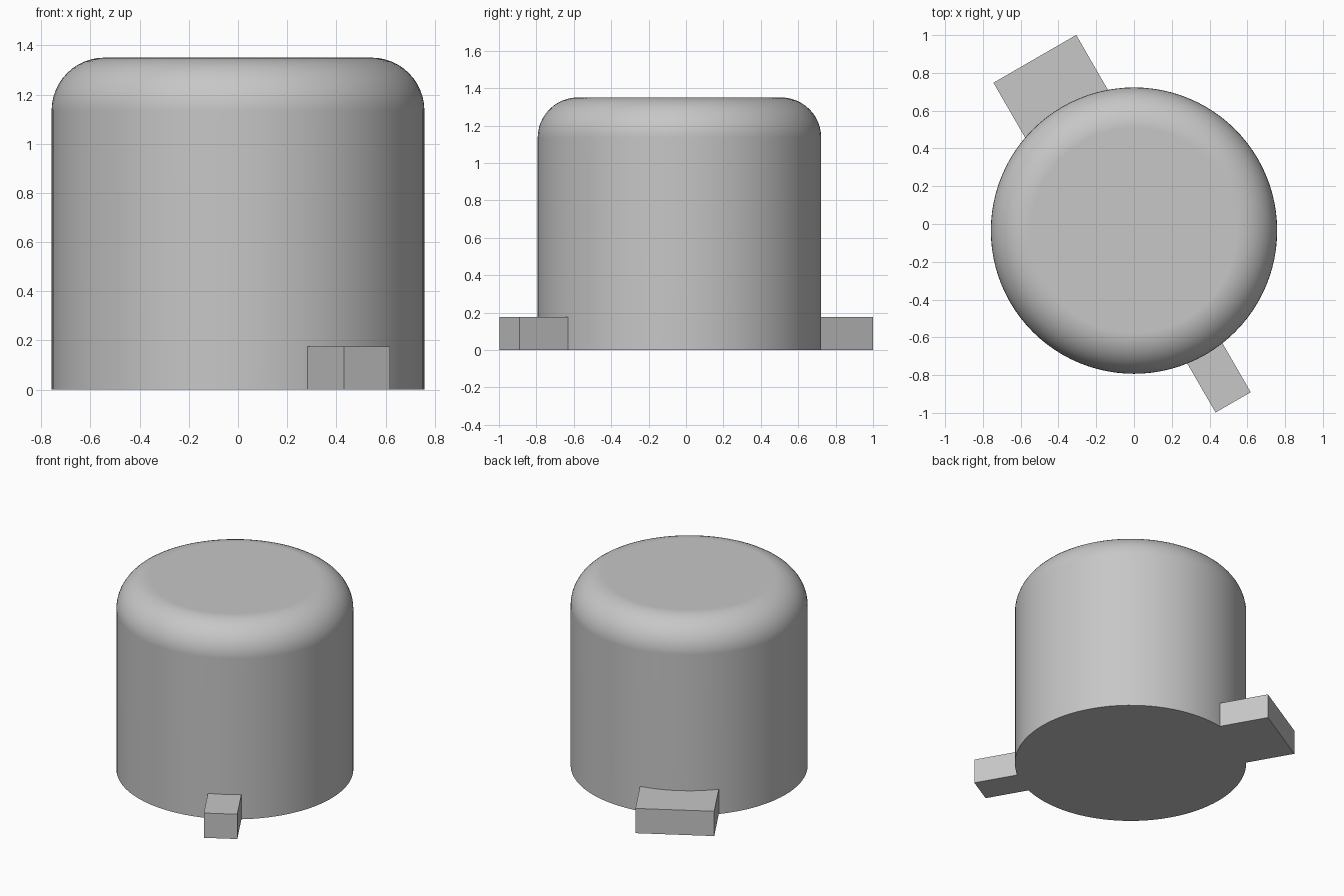
import bpy
import bmesh
import math
from mathutils import Vector

if "Cube" in bpy.data.objects:
    bpy.data.objects.remove(bpy.data.objects["Cube"], do_unlink=True)

CENTRE = Vector((0.0, -0.035, 0.0))
RADIUS = 0.758
HEIGHT = 1.35
ROUNDING = 0.215
TAB_HEIGHT = 0.175
TAB_REACH = 1.05

grey = bpy.data.materials.new("light grey")
grey.use_nodes = True
colour = (0.57, 0.57, 0.57, 1.0)
grey.diffuse_color = colour
grey.node_tree.nodes["Principled BSDF"].inputs["Base Color"].default_value = colour


def add_object(name, bm):
    bmesh.ops.recalc_face_normals(bm, faces=bm.faces)
    mesh = bpy.data.meshes.new(name)
    bm.to_mesh(mesh)
    bm.free()
    mesh.materials.append(grey)
    obj = bpy.data.objects.new(name, mesh)
    obj.location = CENTRE
    bpy.context.collection.objects.link(obj)
    return obj


def make_body():
    """Cylinder with a rounded top rim."""
    bm = bmesh.new()
    bmesh.ops.create_cone(bm, cap_ends=True, segments=96, radius1=RADIUS,
                          radius2=RADIUS, depth=HEIGHT)
    bmesh.ops.translate(bm, verts=bm.verts, vec=(0, 0, HEIGHT / 2))
    rim = [e for e in bm.edges if all(v.co.z > HEIGHT / 2 for v in e.verts)]
    bmesh.ops.bevel(bm, geom=rim, offset=ROUNDING, segments=12, profile=0.5,
                    affect='EDGES')
    body = add_object("button_body", bm)
    bpy.context.view_layer.objects.active = body
    body.select_set(True)
    bpy.ops.object.shade_smooth_by_angle(angle=math.radians(40))
    # Keep the flat top shading flat
    weighted = body.modifiers.new("flat_top_normals", 'WEIGHTED_NORMAL')
    weighted.keep_sharp = True


def make_tab(name, width, angle):
    """Flat tab whose inner end follows the body wall."""
    half = width / 2
    inner = RADIUS - 0.004
    sweep = math.asin(half / inner)
    steps = 12
    outline = [(TAB_REACH, -half), (TAB_REACH, half)]
    for i in range(steps + 1):
        a = sweep - 2 * sweep * i / steps
        outline.append((inner * math.cos(a), inner * math.sin(a)))
    bm = bmesh.new()
    base = bm.faces.new([bm.verts.new((x, y, 0)) for x, y in outline])
    raised = bmesh.ops.extrude_face_region(bm, geom=[base], use_keep_orig=True)
    top = [v for v in raised["geom"] if isinstance(v, bmesh.types.BMVert)]
    bmesh.ops.translate(bm, verts=top, vec=(0, 0, TAB_HEIGHT))
    tab = add_object(name, bm)
    tab.rotation_euler.z = math.radians(angle)


make_body()
make_tab("front_tab", 0.215, -60)
make_tab("back_tab", 0.506, 120)
